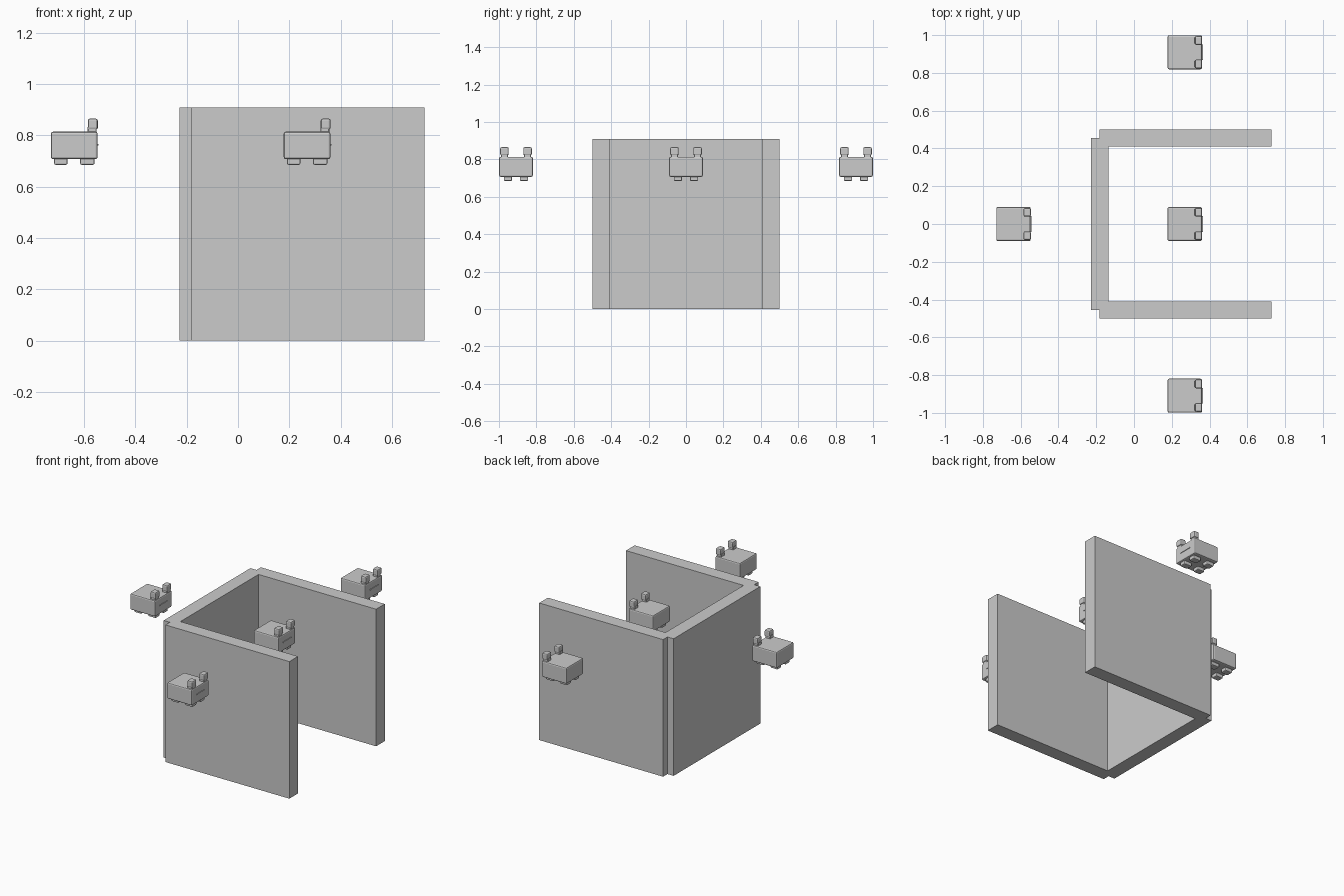
import bpy, bmesh

if "Cube" in bpy.data.objects:
    bpy.data.objects.remove(bpy.data.objects["Cube"])


def add_box(bm, lo, hi, bevel=0.0, segments=1):
    """Add an axis-aligned box between two corners, optionally bevelled."""
    part = bmesh.new()
    bmesh.ops.create_cube(part, size=1)
    for v in part.verts:
        v.co = [(a + b) / 2 + c * (b - a) for a, b, c in zip(lo, hi, v.co)]
    if bevel:
        bmesh.ops.bevel(part, geom=part.edges[:], offset=bevel,
                        segments=segments, profile=0.5, affect='EDGES')
    temp = bpy.data.meshes.new("temp")
    part.to_mesh(temp)
    part.free()
    bm.from_mesh(temp)
    bpy.data.meshes.remove(temp)


def make_object(name, bm):
    mesh = bpy.data.meshes.new(name)
    bm.to_mesh(mesh)
    bm.free()
    obj = bpy.data.objects.new(name, mesh)
    bpy.context.collection.objects.link(obj)
    return obj


def make_box(name, lo, hi):
    bm = bmesh.new()
    add_box(bm, lo, hi)
    return make_object(name, bm)


# Three walls, open towards +x
make_box("back_wall", (-0.227, -0.454, 0), (-0.136, 0.454, 0.909))
for side, y in (("front", -0.4545), ("rear", 0.4545)):
    make_box(side + "_wall", (-0.182, y - 0.0455, 0), (0.727, y + 0.0455, 0.909))

# Blocky critter: body, mouth strip, two ears, four feet
bm = bmesh.new()
add_box(bm, (0.178, -0.09, 0.707), (0.36, 0.09, 0.814), 0.008, 2)
add_box(bm, (0.355, -0.042, 0.761), (0.364, 0.042, 0.767))
for s in (-1, 1):
    y = s * 0.062
    add_box(bm, (0.321, y - 0.019, 0.800), (0.356, y + 0.019, 0.835), 0.003)
    add_box(bm, (0.322, y - 0.023, 0.822), (0.361, y + 0.023, 0.865), 0.008, 2)
    y = s * 0.043
    for x0, x1 in ((0.191, 0.243), (0.292, 0.348)):
        add_box(bm, (x0, y - 0.022, 0.685), (x1, y + 0.022, 0.72), 0.006, 2)
critter = make_object("critter_inside", bm)

# Copies around the outside of the walls
for name, dx, dy in (("critter_front", 0, -0.909),
                     ("critter_rear", 0, 0.909),
                     ("critter_left", -0.907, 0)):
    copy = bpy.data.objects.new(name, critter.data)
    copy.location = (dx, dy, 0)
    bpy.context.collection.objects.link(copy)
